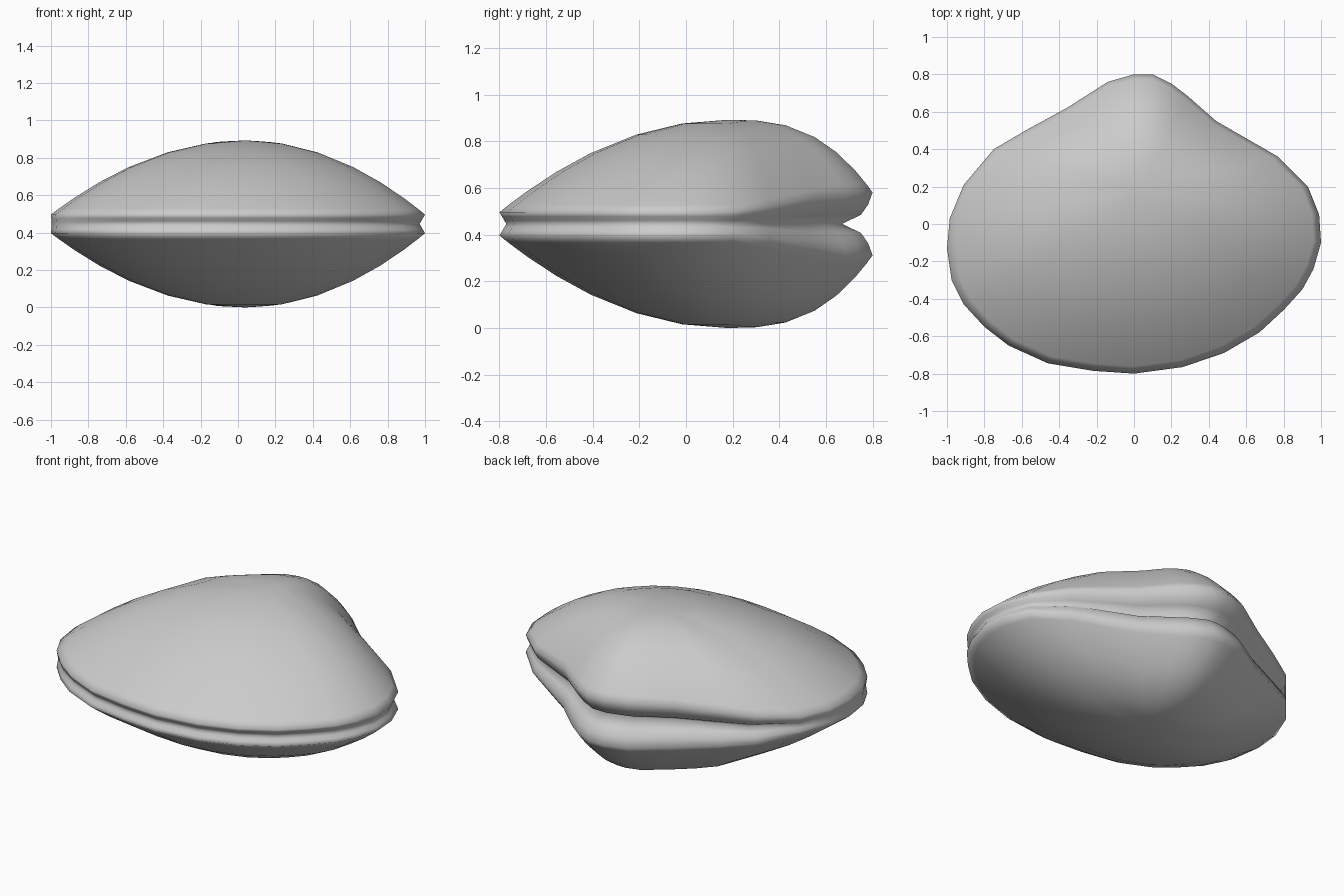
import bpy
import bmesh
from mathutils import Vector

cube = bpy.data.objects.get("Cube")
if cube:
    bpy.data.objects.remove(cube, do_unlink=True)

SEAM_HEIGHT = 0.4465
CROWN = Vector((0.04, 0.18))

# Rim outline of one valve, starting at the beak
RIM = [(0, .8), (.1, .8), (.2, .75), (.28, .69), (.44, .55), (.77, .36),
       (.93, .2), (.99, .05), (1, -.1), (.96, -.24), (.9, -.35), (.8, -.46),
       (.67, -.58), (.48, -.69), (.26, -.765), (0, -.8), (-.22, -.785),
       (-.46, -.745), (-.67, -.65), (-.8, -.55), (-.91, -.43), (-.975, -.3),
       (-1, -.13), (-.985, .03), (-.91, .21), (-.75, .4), (-.58, .5),
       (-.36, .62), (-.14, .76)]

# Distance from the crown to the rim for each ring of the dome
DOME_RINGS = [.2, .4, .6, .75, .88, .96, 1]
# Rolled lip: inward shift at the beak, and share of the rim height left
LIP_RINGS = [(.03, .62), (.08, .29), (.21, 0)]


def mix(a, b, t):
    return a + (b - a) * t


def smoothstep(low, high, value):
    t = min(max((value - low) / (high - low), 0), 1)
    return t * t * (3 - 2 * t)


def spoke(point):
    """Points from the crown over the dome and round the lip to the seam."""
    rim = Vector(point)
    beak = smoothstep(0.15, 0.75, rim.y)
    rim_height = mix(0.05, 0.135, beak)
    power = mix(2, 2.8, beak)
    groove = mix(0.004, 0.03, smoothstep(-1, -0.6, rim.x))
    points = []
    for t in DOME_RINGS:
        xy = CROWN.lerp(rim, t)
        points.append((*xy, mix(SEAM_HEIGHT, rim_height, t ** power)))
    for inset, height in LIP_RINGS:
        shift = mix(groove * (1 - height), inset, beak)
        points.append((*CROWN.lerp(rim, 1 - shift), rim_height * height))
    return points


# Upper valve
bm = bmesh.new()
crown = bm.verts.new((*CROWN, SEAM_HEIGHT))
spokes = [[bm.verts.new(p) for p in spoke(point)] for point in RIM]
for i, this in enumerate(spokes):
    last = spokes[i - 1]
    bm.faces.new((crown, last[0], this[0]))
    for j in range(len(this) - 1):
        bm.faces.new((last[j], last[j + 1], this[j + 1], this[j]))
bmesh.ops.recalc_face_normals(bm, faces=bm.faces)
if bm.faces[:][0].normal.z < 0:
    bmesh.ops.reverse_faces(bm, faces=bm.faces)
for face in bm.faces:
    face.smooth = True
mesh = bpy.data.meshes.new("clam_shell")
bm.to_mesh(mesh)
bm.free()

shell = bpy.data.objects.new("clam_shell", mesh)
shell.location.z = SEAM_HEIGHT
bpy.context.collection.objects.link(shell)

# Lower valve, joined along the seam
mirror = shell.modifiers.new("lower_valve", "MIRROR")
mirror.use_axis = (False, False, True)
mirror.use_clip = True
mirror.merge_threshold = 0.001

# Shell colour
grey = bpy.data.materials.new("shell_grey")
grey.use_nodes = True
colour = (0.6, 0.6, 0.6, 1)
grey.diffuse_color = colour
grey.node_tree.nodes["Principled BSDF"].inputs["Base Color"].default_value = colour
mesh.materials.append(grey)
